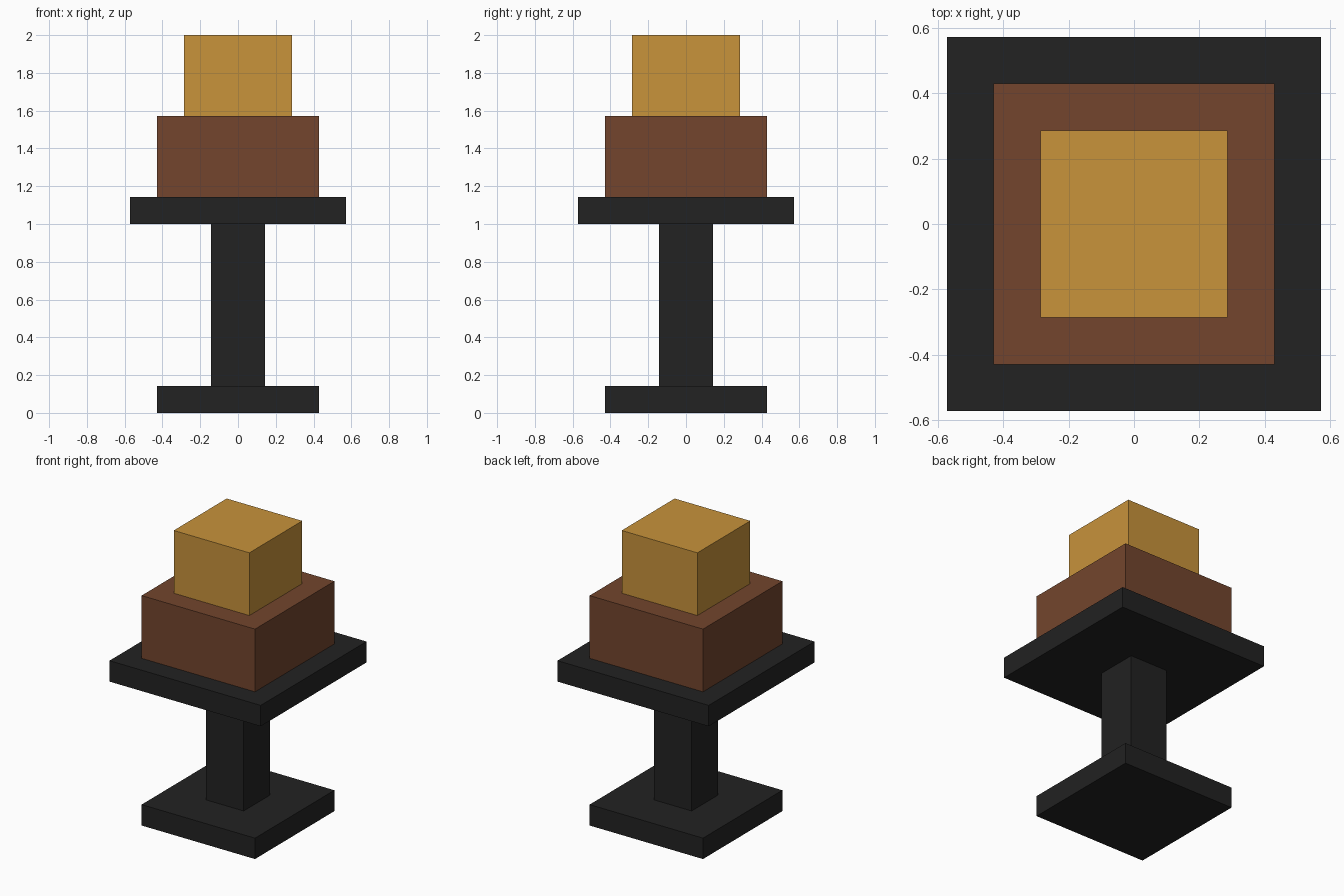
import bpy
import bmesh
from mathutils import Matrix

if "Cube" in bpy.data.objects:
    bpy.data.objects.remove(bpy.data.objects["Cube"])

U = 1 / 7  # the model sits on a grid of one seventh


def linear(c):
    c /= 255
    return c / 12.92 if c <= 0.04045 else ((c + 0.055) / 1.055) ** 2.4


def material(name, rgb):
    mat = bpy.data.materials.new(name)
    mat.diffuse_color = (*[linear(c) for c in rgb], 1)
    mat.use_nodes = True
    mat.node_tree.nodes["Principled BSDF"].inputs["Base Color"].default_value = mat.diffuse_color
    return mat


def block(name, half, z0, z1, mat):
    """Square block centred on the z axis; sizes in grid units."""
    bm = bmesh.new()
    bmesh.ops.create_cube(bm, size=1, matrix=Matrix.Translation(
        (0, 0, (z0 + z1) / 2 * U)) @ Matrix.Diagonal(
        (2 * half * U, 2 * half * U, (z1 - z0) * U, 1)))
    mesh = bpy.data.meshes.new(name)
    bm.to_mesh(mesh)
    bm.free()
    mesh.materials.append(mat)
    bpy.context.collection.objects.link(bpy.data.objects.new(name, mesh))


black = material("black", (34, 34, 34))
brown = material("brown", (115, 69, 45))
gold = material("gold", (200, 147, 59))

# Stand
block("base", 3, 0, 1, black)
block("column", 1, 1, 7, black)
block("plate", 4, 7, 8, black)
# Stacked tiers
block("lower_tier", 3, 8, 11, brown)
block("upper_tier", 2, 11, 14, gold)
